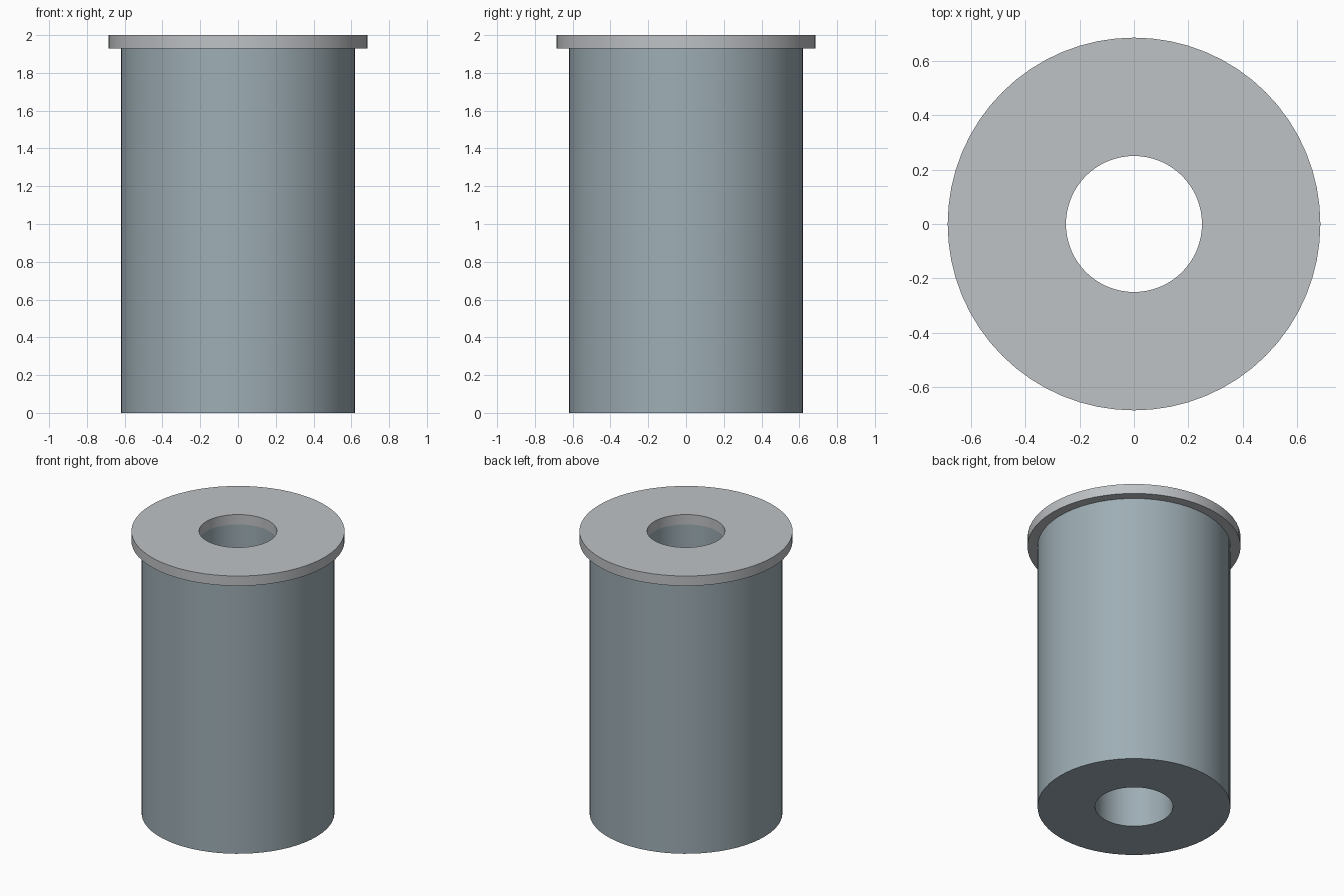
import bpy
import math

cube = bpy.data.objects.get("Cube")
if cube:
    bpy.data.objects.remove(cube, do_unlink=True)

SEGMENTS = 64
BORE = 0.25
FLANGE_BASE = 1.93
HEIGHT = 2.0


def make_material(name, color):
    mat = bpy.data.materials.new(name)
    mat.use_nodes = True
    mat.diffuse_color = color
    shader = next(n for n in mat.node_tree.nodes if n.type == "BSDF_PRINCIPLED")
    shader.inputs["Base Color"].default_value = color
    return mat


def make_ring(name, outer, inner, bottom, top, mat):
    """Closed tube: a rectangular section swept around the z axis."""
    section = [(outer, bottom), (outer, top), (inner, top), (inner, bottom)]
    count = len(section)
    verts, faces = [], []
    for i in range(SEGMENTS):
        angle = math.tau * i / SEGMENTS
        verts += [(r * math.cos(angle), r * math.sin(angle), z) for r, z in section]
        a, b = i * count, (i + 1) % SEGMENTS * count
        for j in range(count):
            k = (j + 1) % count
            faces.append((a + j, b + j, b + k, a + k))
    mesh = bpy.data.meshes.new(name)
    mesh.from_pydata(verts, [], faces)
    mesh.materials.append(mat)
    obj = bpy.data.objects.new(name, mesh)
    bpy.context.collection.objects.link(obj)

    # Smooth round walls with crisp rims
    bpy.ops.object.select_all(action="DESELECT")
    obj.select_set(True)
    bpy.context.view_layer.objects.active = obj
    bpy.ops.object.shade_smooth_by_angle(angle=math.radians(30))
    return obj


body_mat = make_material("blue_grey", (0.34, 0.42, 0.46, 1))
flange_mat = make_material("light_grey", (0.52, 0.54, 0.56, 1))

# Long sleeve with a through bore
make_ring("sleeve_body", 0.62, BORE, 0, FLANGE_BASE, body_mat)

# Thin, wider collar on top
make_ring("top_flange", 0.685, BORE, FLANGE_BASE, HEIGHT, flange_mat)
